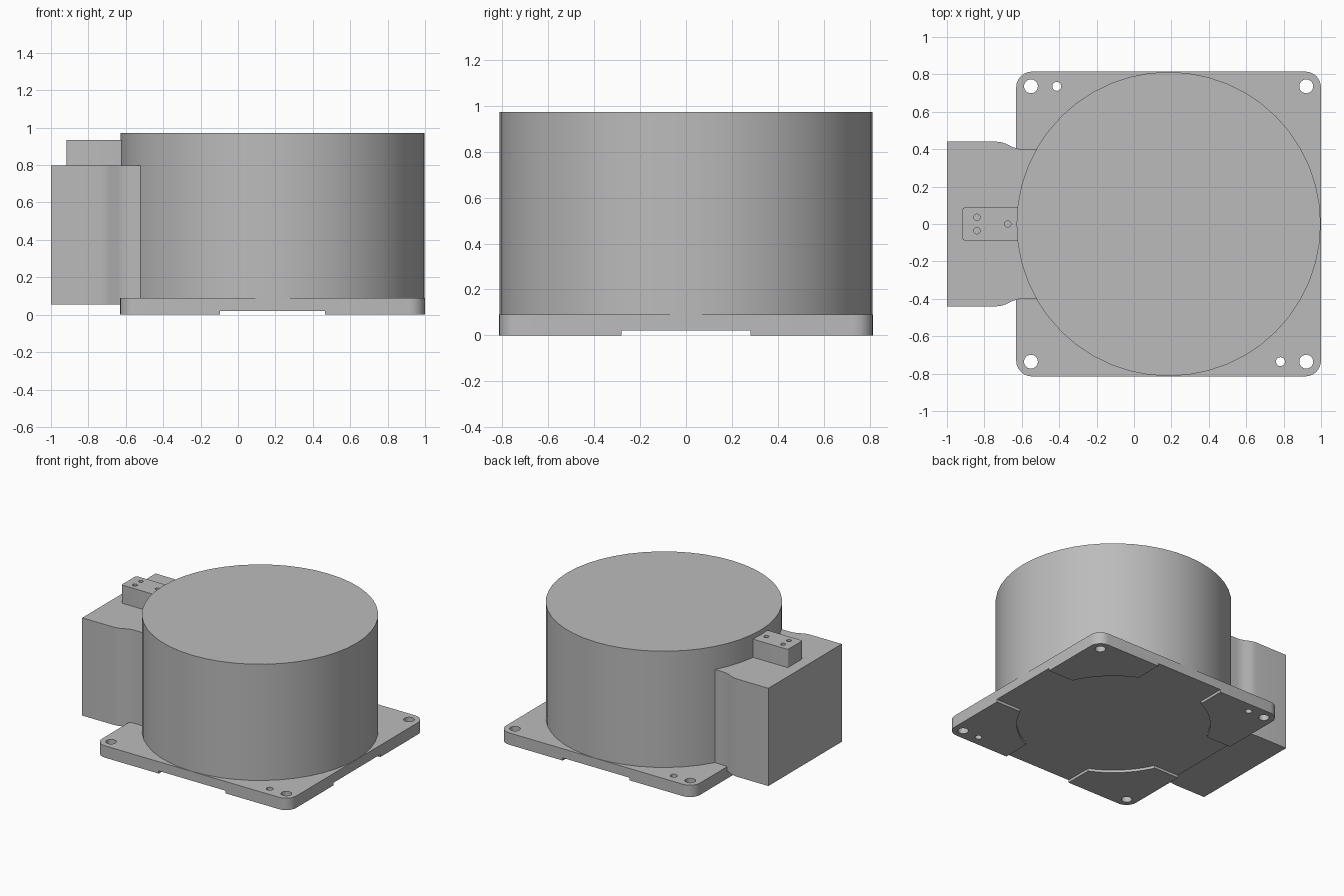
import bpy, bmesh
from math import sin, cos, pi, radians, asin

if "Cube" in bpy.data.objects:
    bpy.data.objects.remove(bpy.data.objects["Cube"], do_unlink=True)

CX = 0.185      # axis of the round housing
HALF = 0.815    # half width of the base plate

grey = bpy.data.materials.new("neutral grey")
grey.use_nodes = True
grey.diffuse_color = (0.5, 0.5, 0.5, 1)
grey.node_tree.nodes["Principled BSDF"].inputs["Base Color"].default_value = (0.5, 0.5, 0.5, 1)


def arc(cx, cy, r, a0, a1, n):
    """Points on a circular arc, angles in degrees."""
    angles = [radians(a0 + (a1 - a0) * i / n) for i in range(n + 1)]
    return [(cx + r * cos(a), cy + r * sin(a)) for a in angles]


def circle(cx, cy, r, n):
    return arc(cx, cy, r, 0, 360, n)[:-1]


def rounded_rect(x0, x1, y0, y1, r, n):
    corners = [(x1 - r, y1 - r), (x0 + r, y1 - r), (x0 + r, y0 + r), (x1 - r, y0 + r)]
    return [p for i, (x, y) in enumerate(corners) for p in arc(x, y, r, 90 * i, 90 * i + 90, n)]


def prism(name, outlines, z0, z1):
    """Extrude one or more counter-clockwise outlines from z0 to z1."""
    bm = bmesh.new()
    for outline in outlines:
        face = bm.faces.new([bm.verts.new((x, y, z0)) for x, y in outline])
        top = bmesh.ops.extrude_face_region(bm, geom=[face])["geom"]
        for v in top:
            if isinstance(v, bmesh.types.BMVert):
                v.co.z = z1
    bmesh.ops.recalc_face_normals(bm, faces=bm.faces)
    mesh = bpy.data.meshes.new(name)
    bm.to_mesh(mesh)
    bm.free()
    ob = bpy.data.objects.new(name, mesh)
    mesh.materials.append(grey)
    bpy.context.collection.objects.link(ob)
    return ob


def activate(ob):
    bpy.ops.object.select_all(action="DESELECT")
    ob.select_set(True)
    bpy.context.view_layer.objects.active = ob


def cut(ob, cutter):
    cutter.hide_render = True
    mod = ob.modifiers.new("cut", "BOOLEAN")
    mod.operation, mod.solver, mod.object = "DIFFERENCE", "EXACT", cutter
    activate(ob)
    bpy.ops.object.modifier_apply(modifier=mod.name)
    bpy.data.objects.remove(cutter, do_unlink=True)


def smooth(ob):
    activate(ob)
    bpy.ops.object.shade_smooth_by_angle(angle=radians(30))


# Base plate with rounded corners
plate = prism("base_plate", [rounded_rect(CX - HALF, CX + HALF, -HALF, HALF, 0.085, 6)], 0, 0.09)

# Shallow underside recess: a disc joined to a cross, leaving four corner pads
R, W = 0.667, 0.28
edge = math_angle = asin(W / R) * 180 / pi
quarter = [(1, W)] + arc(0, 0, R, edge, 90 - edge, 10) + [(W, 1)]
recess = []
for c, s in [(1, 0), (0, 1), (-1, 0), (0, -1)]:
    recess += [(CX + x * c - y * s, x * s + y * c) for x, y in quarter]
cut(plate, prism("recess_cutter", [recess], -0.1, 0.02))

# Four mounting holes and two locating holes
holes = [circle(CX + sx * 0.736, sy * 0.736, 0.037, 24) for sx in (-1, 1) for sy in (-1, 1)]
holes += [circle(CX + s * 0.598, -s * 0.736, 0.024, 20) for s in (-1, 1)]
cut(plate, prism("hole_cutter", holes, -0.1, 0.2))
smooth(plate)

# Round housing
smooth(prism("round_housing", [circle(CX, 0, 0.813, 48)], 0.06, 0.972))

# Side box whose walls sweep inward to a narrower neck
side = [(-1, 0.44), (-0.735, 0.44), (-0.71, 0.437), (-0.685, 0.43),
        (-0.645, 0.41), (-0.615, 0.402), (-0.59, 0.4), (-0.45, 0.4)]
outline = [(x, -y) for x, y in side] + side[::-1]
smooth(prism("side_box", [outline], 0.055, 0.797))

# Terminal block with three pin holes
block = prism("terminal_block", [rounded_rect(-0.917, -0.55, -0.088, 0.088, 0.012, 4)], 0.75, 0.935)
pins = [circle(x, y, 0.017, 16) for x, y in [(-0.84, 0.036), (-0.84, -0.036), (-0.675, 0)]]
cut(block, prism("pin_cutter", pins, 0.85, 1))
smooth(block)
